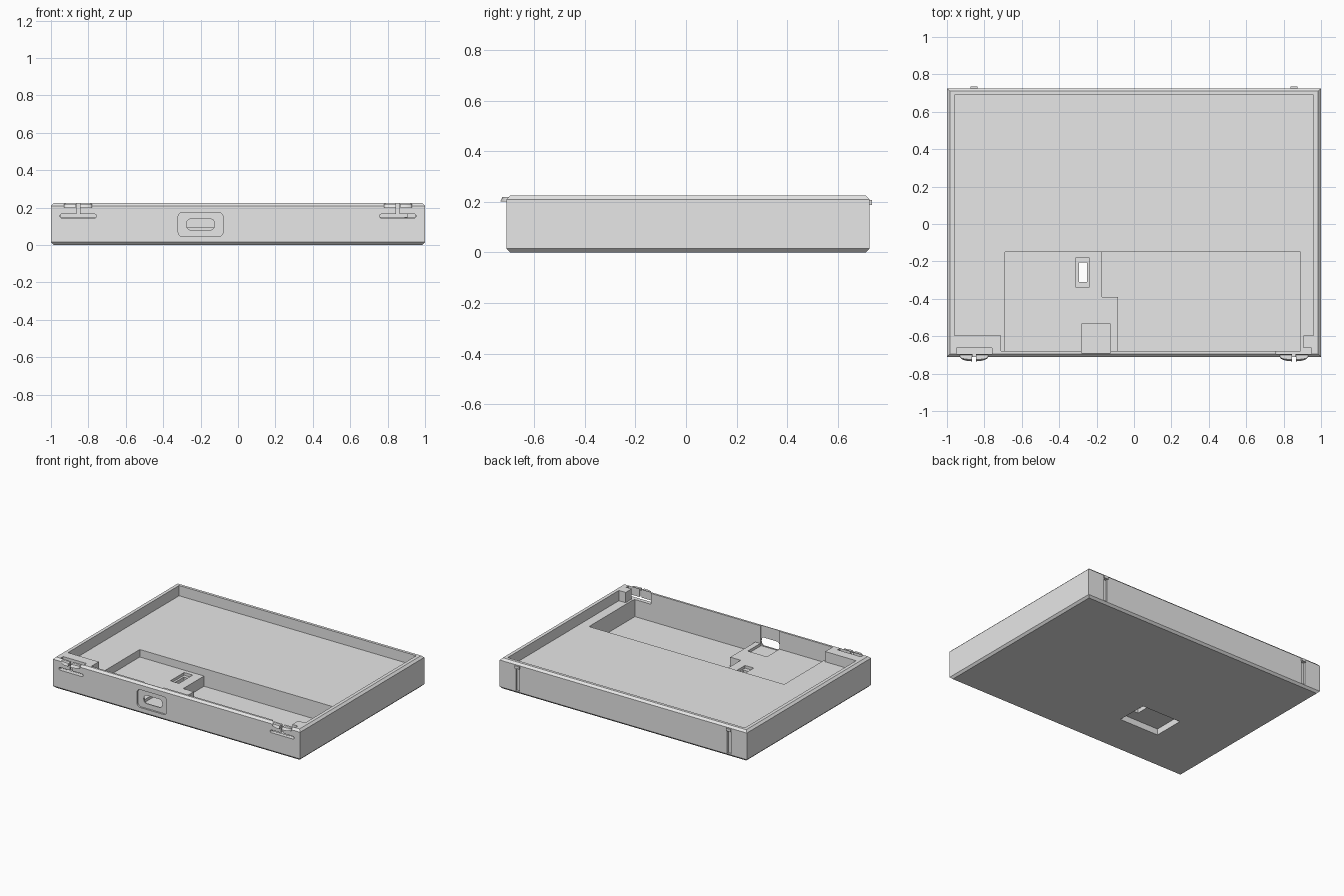
import bpy, bmesh, math
from mathutils import Vector

old = bpy.data.objects.get("Cube")
if old:
    bpy.data.objects.remove(old, do_unlink=True)

grey = bpy.data.materials.new("light grey plastic")
grey.use_nodes = True
grey.diffuse_color = (0.8, 0.8, 0.8, 1)
grey.node_tree.nodes["Principled BSDF"].inputs["Base Color"].default_value = grey.diffuse_color


def add_object(name, bm):
    bmesh.ops.recalc_face_normals(bm, faces=bm.faces)
    mesh = bpy.data.meshes.new(name)
    bm.to_mesh(mesh)
    bm.free()
    mesh.materials.append(grey)
    obj = bpy.data.objects.new(name, mesh)
    bpy.context.collection.objects.link(obj)
    return obj


def box(name, x, y, z):
    bm = bmesh.new()
    bmesh.ops.create_cube(bm, size=1)
    for v in bm.verts:
        v.co = [r[0] if c < 0 else r[1] for c, r in zip(v.co, (x, y, z))]
    return add_object(name, bm)


def rounded_slot(name, x, y, z, radius, steps=6):
    """Rounded rectangle in the XZ plane, extruded along Y."""
    bm = bmesh.new()
    verts = []
    corners = [(x[1], z[1], -1, -1), (x[0], z[1], 1, -1), (x[0], z[0], 1, 1), (x[1], z[0], -1, 1)]
    for i, (cx, cz, sx, sz) in enumerate(corners):
        for k in range(steps + 1):
            a = math.pi / 2 * (i + k / steps)
            verts.append(bm.verts.new((cx + sx * radius + radius * math.cos(a), y[0],
                                       cz + sz * radius + radius * math.sin(a))))
    extrude(bm, bm.faces.new(verts), (0, y[1] - y[0], 0))
    return add_object(name, bm)


def extrude(bm, face, offset):
    out = bmesh.ops.extrude_face_region(bm, geom=[face])
    moved = [g for g in out["geom"] if isinstance(g, bmesh.types.BMVert)]
    bmesh.ops.translate(bm, verts=moved, vec=Vector(offset))


def cut(target, cutter):
    cutter.hide_render = True
    mod = target.modifiers.new("cut", 'BOOLEAN')
    mod.operation = 'DIFFERENCE'
    mod.solver = 'EXACT'
    mod.object = cutter
    bpy.context.view_layer.objects.active = target
    bpy.ops.object.modifier_apply(modifier=mod.name)
    bpy.data.objects.remove(cutter, do_unlink=True)


# Tray body with chamfered top and bottom edges
FRONT, BACK, TOP = -0.71, 0.725, 0.225
tray = box("tray_body", (-1, 1), (FRONT, BACK), (0, TOP))
bm = bmesh.new()
bm.from_mesh(tray.data)
rims = [e for e in bm.edges if abs(e.verts[0].co.z - e.verts[1].co.z) < 0.01]
bmesh.ops.bevel(bm, geom=rims, offset=0.015, segments=1, affect='EDGES')
bm.to_mesh(tray.data)
bm.free()

UP = 0.3
pockets = [
    # main tray and the strip between the raised front corners
    ((-0.96, 0.96), (-0.595, 0.69), (0.15, UP)),
    ((-0.71, 0.77), (-0.68, -0.5), (0.15, UP)),
    ((0.7, 0.905), (-0.665, -0.5), (0.15, UP)),
    # shallow shelf, then the deep well around it
    ((-0.69, -0.085), (-0.68, -0.15), (0.095, UP)),
    ((-0.17, 0.89), (-0.39, -0.15), (0.02, UP)),
    ((-0.085, 0.89), (-0.68, -0.3), (0.02, UP)),
    # connector seat
    ((-0.28, -0.125), (-0.69, -0.535), (0.075, UP)),
    # recess under the shelf, switch slot and its countersink
    ((-0.53, -0.21), (-0.39, -0.16), (-0.1, 0.045)),
    ((-0.31, -0.24), (-0.34, -0.18), (0.075, UP)),
    ((-0.295, -0.25), (-0.31, -0.205), (-0.1, UP)),
]
for x, y, z in pockets:
    cut(tray, box("pocket_cutter", x, y, z))

# Connector opening in the front wall
cut(tray, rounded_slot("port_recess", (-0.32, -0.08), (-0.75, -0.697), (0.045, 0.175), 0.025))
cut(tray, rounded_slot("port_hole", (-0.275, -0.125), (-0.75, -0.6), (0.08, 0.14), 0.025))


def half_catch(name, cx, side):
    """One half of a snap catch: a chamfered quarter-oval lip."""
    bm = bmesh.new()
    outline = [(cx + side * 0.01, FRONT + 0.012)]
    for k in range(9):
        a = math.pi / 2 * k / 8
        outline.append((cx + side * (0.01 + 0.065 * math.sin(a)), FRONT - 0.024 * math.cos(a)))
    outline.append((cx + side * 0.075, FRONT + 0.012))
    face = bm.faces.new([bm.verts.new((px, py, 0.202)) for px, py in outline])
    extrude(bm, face, (0, 0, 0.018))
    for v in bm.verts:
        if v.co.z > 0.21 and v.co.y < FRONT:
            v.co.y = FRONT + (v.co.y - FRONT) * 0.6
    return add_object(name, bm)


for s, label in ((-1, "right"), (1, "left")):
    cx = 0.855 * s
    # Spring slots around the front snap catch
    cut(tray, box("spring_gap", (cx - 0.095, cx + 0.095), (-0.695, -0.664), (0.146, UP)))
    cut(tray, rounded_slot("spring_slot", (cx - 0.097, cx + 0.097), (-0.75, -0.68),
                           (0.145, 0.165), 0.009))
    cut(tray, box("spring_split", (cx - 0.009, cx + 0.009), (-0.75, -0.68), (0.155, UP)))
    half_catch(label + "_catch_outer", cx, s)
    half_catch(label + "_catch_inner", cx, -s)
    # Rear guide groove with a small retaining tab above it
    cut(tray, box("rear_groove", (cx - 0.015, cx + 0.015), (BACK - 0.015, 0.8), (0.02, 0.2)))
    box(label + "_rear_tab", (cx - 0.018, cx + 0.018), (BACK - 0.016, BACK + 0.01), (0.187, 0.207))
